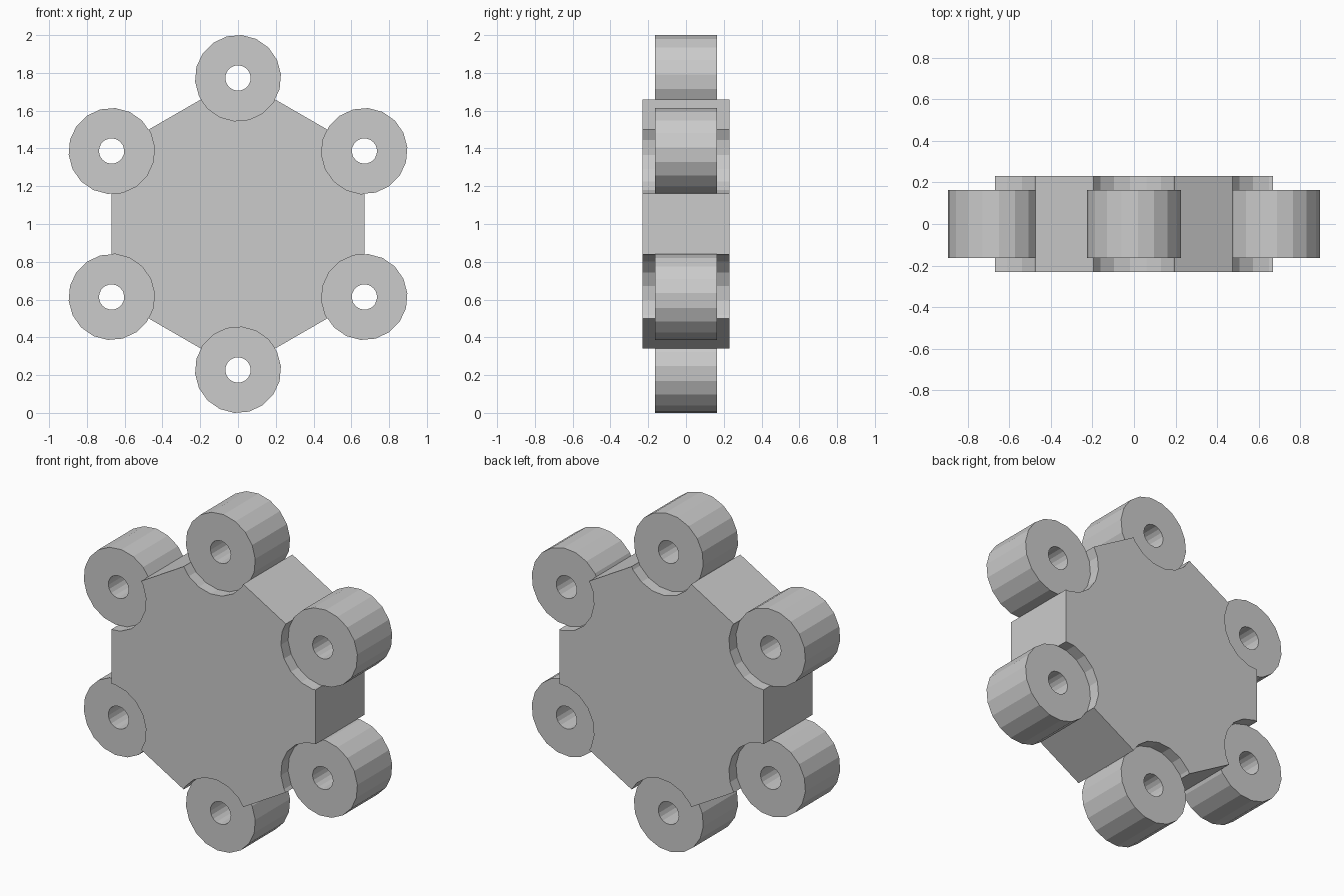
import bpy, bmesh, math

if "Cube" in bpy.data.objects:
    bpy.data.objects.remove(bpy.data.objects["Cube"])

SIDES = 18
STEP = 2 * math.pi / SIDES
OFFSET = math.radians(5)
ROLLER_R, HOLE_R, ROLLER_HALF = 0.228, 0.067, 0.163
BODY_HALF = 0.23
CENTRE_R = 1 - ROLLER_R * math.cos(OFFSET)


def make_object(name, bm):
    bmesh.ops.recalc_face_normals(bm, faces=bm.faces)
    mesh = bpy.data.meshes.new(name)
    bm.to_mesh(mesh)
    bm.free()
    obj = bpy.data.objects.new(name, mesh)
    bpy.context.collection.objects.link(obj)
    return obj


def corner(k):
    a = math.radians(90 + 60 * k)
    return a, CENTRE_R * math.cos(a), 1 + CENTRE_R * math.sin(a)


def polygon_radius(angle):
    # distance from a roller's centre to its faceted rim
    d = (angle - OFFSET) % STEP
    return ROLLER_R * math.cos(STEP / 2) / math.cos(d - STEP / 2)


# Hexagonal body with a round notch at every corner
profile = []
for k in range(6):
    a, cx, cz = corner(k)
    start, end = a + math.pi + math.pi / 3, a + math.pi - math.pi / 3
    first = math.ceil((end - OFFSET) / STEP + 0.01)
    last = math.floor((start - OFFSET) / STEP - 0.01)
    angles = [start] + [OFFSET + i * STEP for i in range(last, first - 1, -1)] + [end]
    for t in angles:
        r = polygon_radius(t)
        profile.append((cx + r * math.cos(t), cz + r * math.sin(t)))

bm = bmesh.new()
front = [bm.verts.new((x, -BODY_HALF, z)) for x, z in profile]
back = [bm.verts.new((x, BODY_HALF, z)) for x, z in profile]
bm.faces.new(front)
bm.faces.new(back[::-1])
for i in range(len(profile)):
    j = (i + 1) % len(profile)
    bm.faces.new((front[i], back[i], back[j], front[j]))
make_object("hex_body", bm)

# Six rollers, each a thick ring with a bored hole
for k in range(6):
    _, cx, cz = corner(k)
    bm = bmesh.new()
    loops = []
    for r, y in ((ROLLER_R, -ROLLER_HALF), (ROLLER_R, ROLLER_HALF),
                 (HOLE_R, ROLLER_HALF), (HOLE_R, -ROLLER_HALF)):
        loops.append([bm.verts.new((cx + r * math.cos(OFFSET + i * STEP), y,
                                    cz + r * math.sin(OFFSET + i * STEP)))
                      for i in range(SIDES)])
    for n in range(4):
        p, q = loops[n], loops[(n + 1) % 4]
        for i in range(SIDES):
            j = (i + 1) % SIDES
            bm.faces.new((p[i], p[j], q[j], q[i]))
    make_object(f"roller_{k + 1}", bm)
